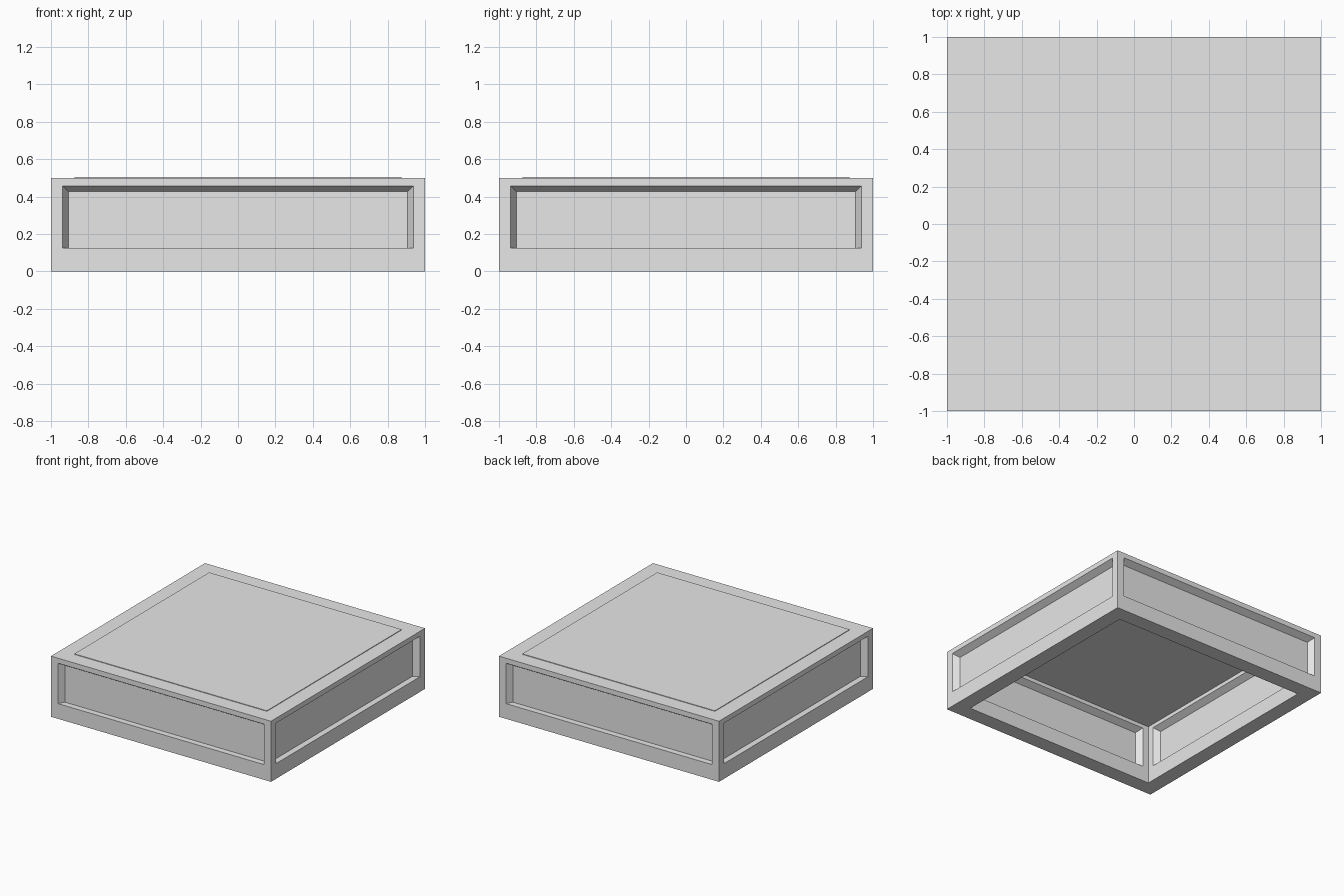
import bpy, bmesh
from math import pi
from mathutils import Matrix, Vector

cube = bpy.data.objects.get("Cube")
if cube:
    bpy.data.objects.remove(cube, do_unlink=True)

OUT, INN = 1.0, 0.875        # half widths of outer and inner faces
TOP, CEIL = 0.498, 0.488     # roof top and ceiling
SILL, HEAD = 0.125, 0.457    # recess bottom and top
DEPTH, TAPER = 0.05, 0.03    # recess depth and slope

grey = bpy.data.materials.new("plain_grey")
grey.use_nodes = True
colour = (0.8, 0.8, 0.8, 1)
grey.diffuse_color = colour
grey.node_tree.nodes["Principled BSDF"].inputs["Base Color"].default_value = colour


def finish(name, bm):
    bmesh.ops.remove_doubles(bm, verts=bm.verts, dist=0.0005)
    bmesh.ops.recalc_face_normals(bm, faces=bm.faces)
    mesh = bpy.data.meshes.new(name)
    bm.to_mesh(mesh)
    bm.free()
    mesh.materials.append(grey)
    ob = bpy.data.objects.new(name, mesh)
    bpy.context.collection.objects.link(ob)


def wall_rect(half, y, low, high):
    return [Vector(p) for p in ((-half, y, low), (half, y, low),
                                (half, y, high), (-half, y, high))]


def flat_square(half, z):
    return [Vector(p) for p in ((-half, -half, z), (half, -half, z),
                                (half, half, z), (-half, half, z))]


def skin(bm, rings, cap=True, turn=Matrix()):
    """Bridge successive four-point rings and close the last one."""
    loops = [[bm.verts.new(turn @ p) for p in ring] for ring in rings]
    for a, b in zip(loops, loops[1:]):
        for i in range(4):
            j = (i + 1) % 4
            bm.faces.new((a[i], a[j], b[j], b[i]))
    if cap:
        bm.faces.new(loops[-1])


# Hollow body: four walls recessed on both faces, open below
body = bmesh.new()
for side in range(4):
    turn = Matrix.Rotation(side * pi / 2, 4, 'Z')
    for half, high, inward in ((OUT, TOP, 1), (INN, CEIL, -1)):
        opening = half - 0.0625 * half
        skin(body, [
            wall_rect(half, -half, 0, high),
            wall_rect(opening, -half, SILL, HEAD),
            wall_rect(opening - TAPER, -half + inward * DEPTH, SILL, HEAD - TAPER),
        ], turn=turn)
skin(body, [flat_square(OUT, 0), flat_square(INN, 0)], cap=False)
body.faces.new([body.verts.new(p) for p in flat_square(OUT, TOP)])
body.faces.new([body.verts.new(p) for p in flat_square(INN, CEIL)])
finish("hollow_body", body)

# Slightly raised lid panel
lid = bmesh.new()
lid.faces.new([lid.verts.new(p) for p in flat_square(INN, TOP - 0.004)])
skin(lid, [flat_square(INN, TOP - 0.004), flat_square(INN, TOP + 0.005)])
finish("lid_panel", lid)
